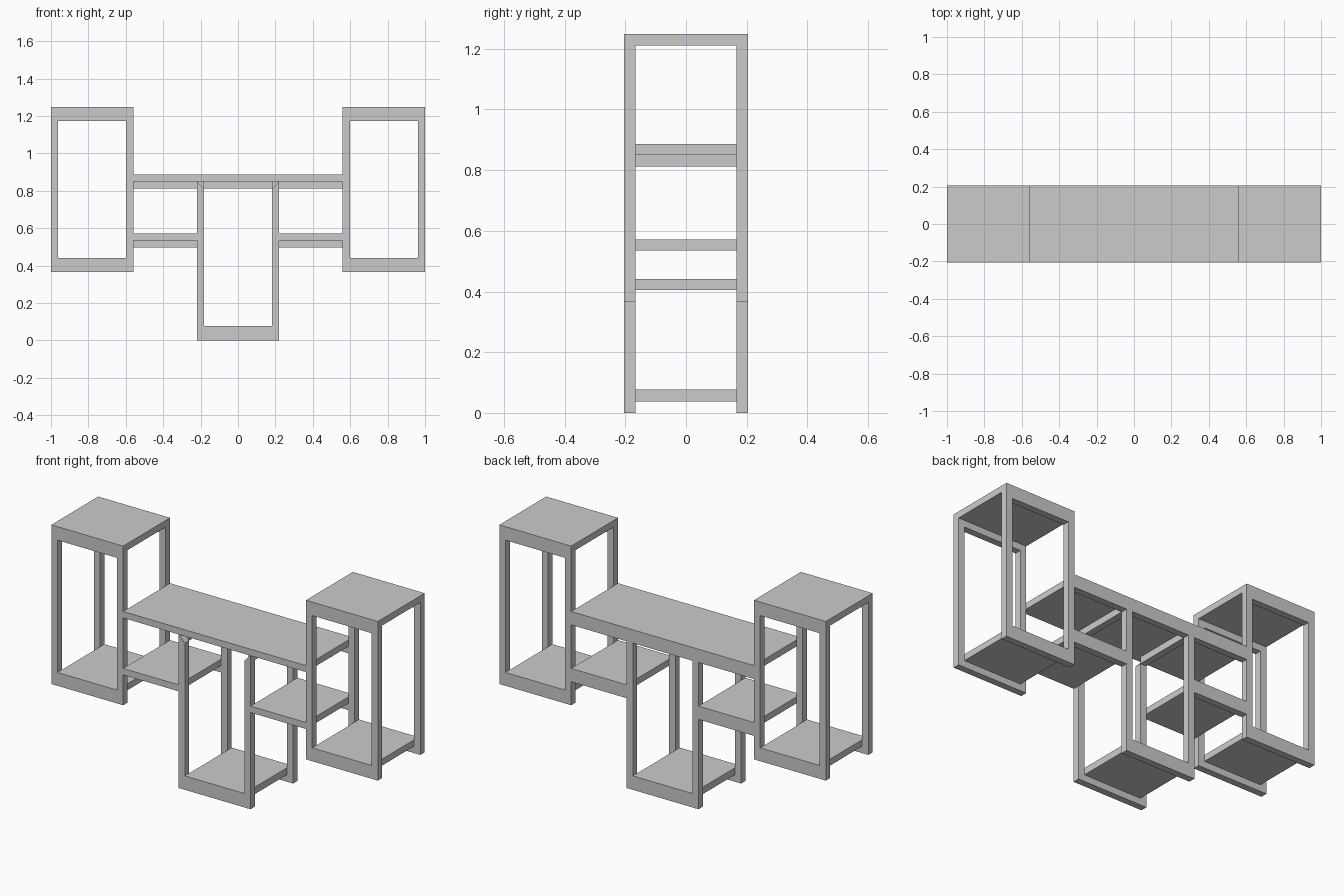
import bpy, bmesh

if "Cube" in bpy.data.objects:
    bpy.data.objects.remove(bpy.data.objects["Cube"])

T = 0.038      # bar thickness
D = 0.205      # half depth


def prism(name, pts, y0, y1):
    """Extrude an x-z outline from y0 to y1."""
    bm = bmesh.new()
    face = bm.faces.new([bm.verts.new((x, y0, z)) for x, z in pts])
    ext = bmesh.ops.extrude_face_region(bm, geom=[face])
    moved = [v for v in ext["geom"] if isinstance(v, bmesh.types.BMVert)]
    bmesh.ops.translate(bm, verts=moved, vec=(0, y1 - y0, 0))
    bmesh.ops.recalc_face_normals(bm, faces=bm.faces)
    mesh = bpy.data.meshes.new(name)
    bm.to_mesh(mesh)
    bm.free()
    ob = bpy.data.objects.new(name, mesh)
    bpy.context.collection.objects.link(ob)
    return ob


def box(name, x0, x1, z0, z1, y0=-D, y1=D):
    return prism(name, [(x0, z0), (x1, z0), (x1, z1), (x0, z1)], y0, y1)


def frame(name, x0, x1, z0, z1, y0, top=True):
    """Rectangular frame of four mitred bars; the top bar is optional."""
    outer = [(x0, z0), (x1, z0), (x1, z1), (x0, z1)]
    inner = [(x0 + T, z0 + T), (x1 - T, z0 + T), (x1 - T, z1 - T), (x0 + T, z1 - T)]
    for i, part in enumerate(("bottom_bar", "right_post", "top_bar", "left_post")):
        if part == "top_bar" and not top:
            continue
        j = (i + 1) % 4
        prism(f"{name}_{part}", [outer[i], outer[j], inner[j], inner[i]], y0, y0 + T)


# Side towers: front and back frames, top board, bottom shelf
for side, x0, x1 in (("left", -1.0, -0.56), ("right", 0.56, 1.0)):
    frame(f"{side}_front_frame", x0, x1, 0.367, 1.211, -D)
    frame(f"{side}_back_frame", x0, x1, 0.367, 1.211, D - T)
    box(f"{side}_top_board", x0, x1, 1.211, 1.248)
    box(f"{side}_bottom_shelf", x0 + T, x1 - T, 0.405, 0.441)

# Centre stand: open-topped frames with a bottom shelf
frame("centre_front_frame", -0.22, 0.22, 0, 0.85, -D, top=False)
frame("centre_back_frame", -0.22, 0.22, 0, 0.85, D - T)
box("centre_bottom_shelf", -0.22 + T, 0.22 - T, T, 0.077)

# Table top over the centre
box("table_top", -0.56, 0.56, 0.85, 0.886)

# Middle shelves, back rails and depth rails on both sides
for side, s in (("left", -1), ("right", 1)):
    a, b = sorted((s * 0.22, s * 0.56))
    box(f"{side}_middle_shelf", a, b, 0.535, 0.571)
    box(f"{side}_shelf_back_rail", a, b, 0.497, 0.535, D - T, D)
    box(f"{side}_table_back_rail", a, b, 0.812, 0.85, D - T, D)
    c, d = sorted((s * 0.22, s * (0.22 - T)))
    box(f"{side}_depth_rail", c, d, 0.812, 0.85, -D + T, D - T)
